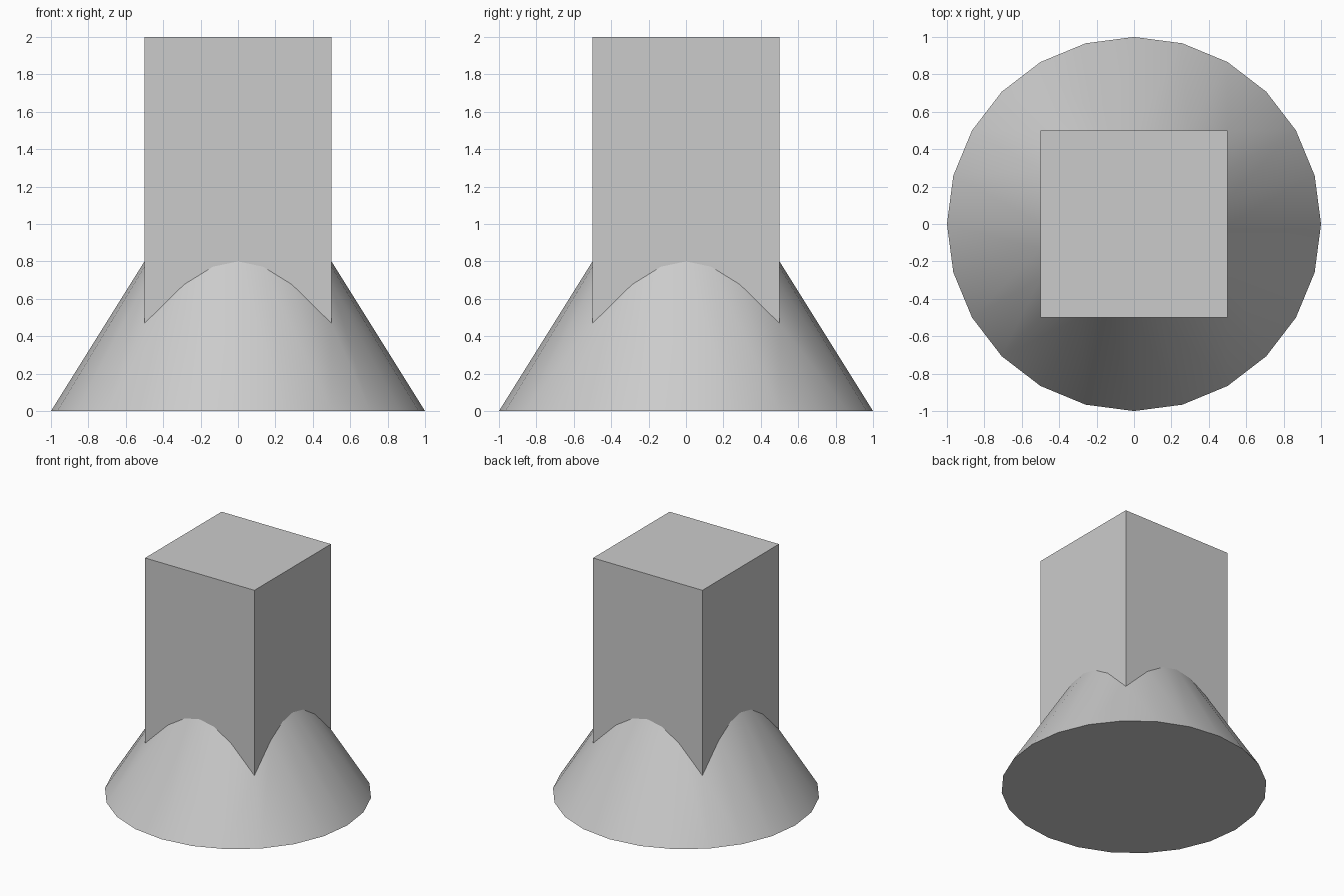
import bpy
import math

default = bpy.data.objects.get("Cube")
if default:
    bpy.data.objects.remove(default, do_unlink=True)

# Single neutral material
grey = bpy.data.materials.new("light_grey")
grey.use_nodes = True
colour = (0.6, 0.6, 0.6, 1)
grey.diffuse_color = colour
grey.node_tree.nodes["Principled BSDF"].inputs["Base Color"].default_value = colour

CONE_HEIGHT = 1.6
BLOCK_BOTTOM, BLOCK_TOP = 0.2, 2.0

# Square block standing in the cone
bpy.ops.mesh.primitive_cube_add(size=1, location=(0, 0, (BLOCK_BOTTOM + BLOCK_TOP) / 2))
block = bpy.context.object
block.name = "square_block"
block.scale.z = BLOCK_TOP - BLOCK_BOTTOM
bpy.ops.object.transform_apply(location=True, rotation=False, scale=True)
block.data.materials.append(grey)

# Round flared base
bpy.ops.mesh.primitive_cone_add(vertices=24, radius1=1, radius2=0, depth=CONE_HEIGHT,
                                location=(0, 0, CONE_HEIGHT / 2))
base = bpy.context.object
base.name = "cone_base_with_block"
bpy.ops.object.transform_apply(location=True, rotation=False, scale=False)
base.data.materials.append(grey)

# Merge both into one clean solid
union = base.modifiers.new("union", "BOOLEAN")
union.operation = "UNION"
union.solver = "EXACT"
union.object = block
bpy.ops.object.modifier_apply(modifier=union.name)
bpy.data.objects.remove(block, do_unlink=True)

# Smooth cone, crisp block edges
bpy.ops.object.shade_smooth_by_angle(angle=math.radians(30))
